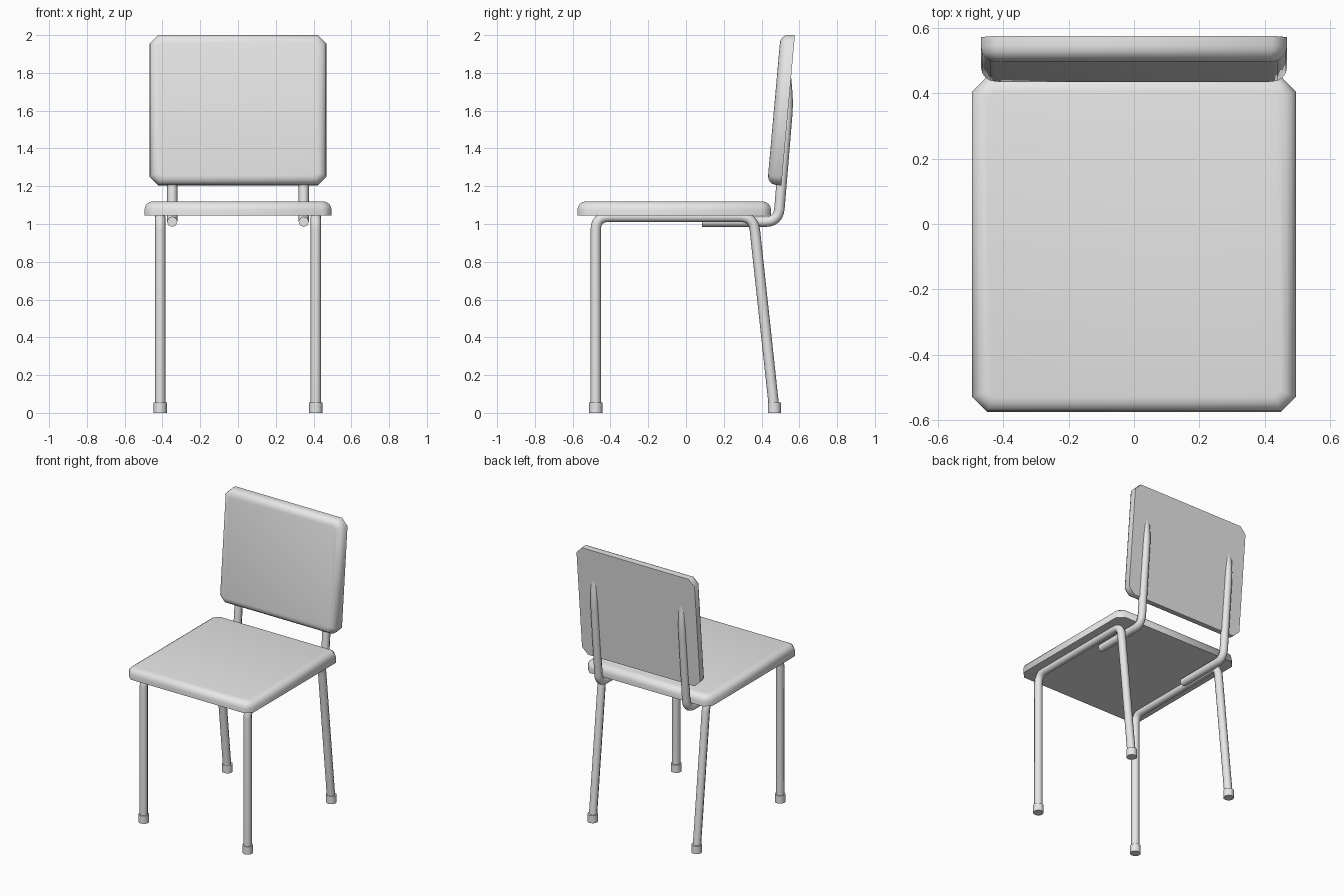
import bpy, bmesh, math
from mathutils import Vector, Matrix

cube = bpy.data.objects.get("Cube")
if cube:
    bpy.data.objects.remove(cube, do_unlink=True)

grey = bpy.data.materials.new("light grey")
grey.use_nodes = True
colour = (0.8, 0.8, 0.8, 1)
grey.diffuse_color = colour
grey.node_tree.nodes["Principled BSDF"].inputs["Base Color"].default_value = colour


def finish(obj, angle):
    """Apply the material and smooth shading."""
    obj.data.materials.clear()
    obj.data.materials.append(grey)
    bpy.ops.object.select_all(action="DESELECT")
    bpy.context.view_layer.objects.active = obj
    obj.select_set(True)
    bpy.ops.object.shade_smooth_by_angle(angle=math.radians(angle))


def mesh_object(name, bm, angle):
    bmesh.ops.recalc_face_normals(bm, faces=bm.faces)
    mesh = bpy.data.meshes.new(name)
    bm.to_mesh(mesh)
    bm.free()
    obj = bpy.data.objects.new(name, mesh)
    bpy.context.collection.objects.link(obj)
    finish(obj, angle)
    return obj


def cushion(name, width, length, matrix, thick=0.075, soft=0.045, chamfer=0.045):
    """Slab with clipped corners, a flat underside and a rounded upper rim."""
    bm = bmesh.new()
    levels = [(0, 0)]
    steps = 4
    for i in range(steps + 1):
        t = math.pi / 2 * i / steps
        levels.append((soft * (1 - math.cos(t)), thick - soft + soft * math.sin(t)))
    rings = []
    for inset, z in levels:
        hx, hy = width / 2 - inset, length / 2 - inset
        c = chamfer - inset * 0.58
        corners = [(hx, hy - c), (hx - c, hy), (c - hx, hy), (-hx, hy - c),
                   (-hx, c - hy), (c - hx, -hy), (hx - c, -hy), (hx, c - hy)]
        rings.append([bm.verts.new((x, y, z)) for x, y in corners])
    for low, high in zip(rings, rings[1:]):
        for i in range(8):
            j = (i + 1) % 8
            bm.faces.new((low[i], low[j], high[j], high[i]))
    bm.faces.new(rings[0])
    bm.faces.new(rings[-1])
    bm.transform(matrix)
    return mesh_object(name, bm, 50)


def rounded(points, radius, steps=6):
    """Replace each inner corner of a path by a smooth bend."""
    pts = [Vector(p) for p in points]
    path = [pts[0]]
    for a, b, c in zip(pts, pts[1:], pts[2:]):
        start = b + (a - b).normalized() * radius
        end = b + (c - b).normalized() * radius
        for i in range(steps + 1):
            t = i / steps
            path.append(start * (1 - t) ** 2 + b * (2 * t * (1 - t)) + end * t * t)
    return path + [pts[-1]]


def tube(name, points, radius=0.0275, bend=0.07):
    """Capped round tube swept along a path."""
    curve = bpy.data.curves.new(name, "CURVE")
    curve.dimensions = "3D"
    curve.bevel_depth = radius
    curve.bevel_resolution = 2
    curve.use_fill_caps = True
    path = rounded(points, bend)
    spline = curve.splines.new("POLY")
    spline.points.add(len(path) - 1)
    for point, co in zip(spline.points, path):
        point.co = (*co, 1)
    obj = bpy.data.objects.new(name, curve)
    bpy.context.collection.objects.link(obj)
    bpy.ops.object.select_all(action="DESELECT")
    bpy.context.view_layer.objects.active = obj
    obj.select_set(True)
    bpy.ops.object.convert(target="MESH")
    finish(bpy.context.object, 50)


def foot(name, x, y):
    bm = bmesh.new()
    bmesh.ops.create_cone(bm, cap_ends=True, segments=12, radius1=0.035, radius2=0.035,
                          depth=0.055, matrix=Matrix.Translation((x, y, 0.0275)))
    mesh_object(name, bm, 40)


# Seat and tilted backrest
cushion("seat", 0.99, 1.025, Matrix.Translation((0, -0.0625, 1.045)))
tilt = math.radians(5.1)
cushion("backrest", 0.936, 0.797,
        Matrix.Translation((0, 0.505, 1.204))
        @ Matrix.Rotation(math.pi / 2 - tilt, 4, "X")
        @ Matrix.Translation((0, 0.3985, 0)))

# Leg frames, backrest supports and feet on both sides
for side, s in (("left", 1), ("right", -1)):
    x = 0.412 * s
    tube(side + "_leg_frame", [(x, -0.478, 0.02), (x, -0.478, 1.038),
                               (x, 0.357, 1.038), (x, 0.467, 0.02)])
    x_in = 0.348 * s
    tube(side + "_back_support", [(x_in, 0.085, 1.012), (x_in, 0.489, 1.012),
                                  (x_in, 0.541, 1.64), (x_in, 0.527, 1.8)])
    foot(side + "_front_foot", x, -0.478)
    foot(side + "_rear_foot", x, 0.468)
